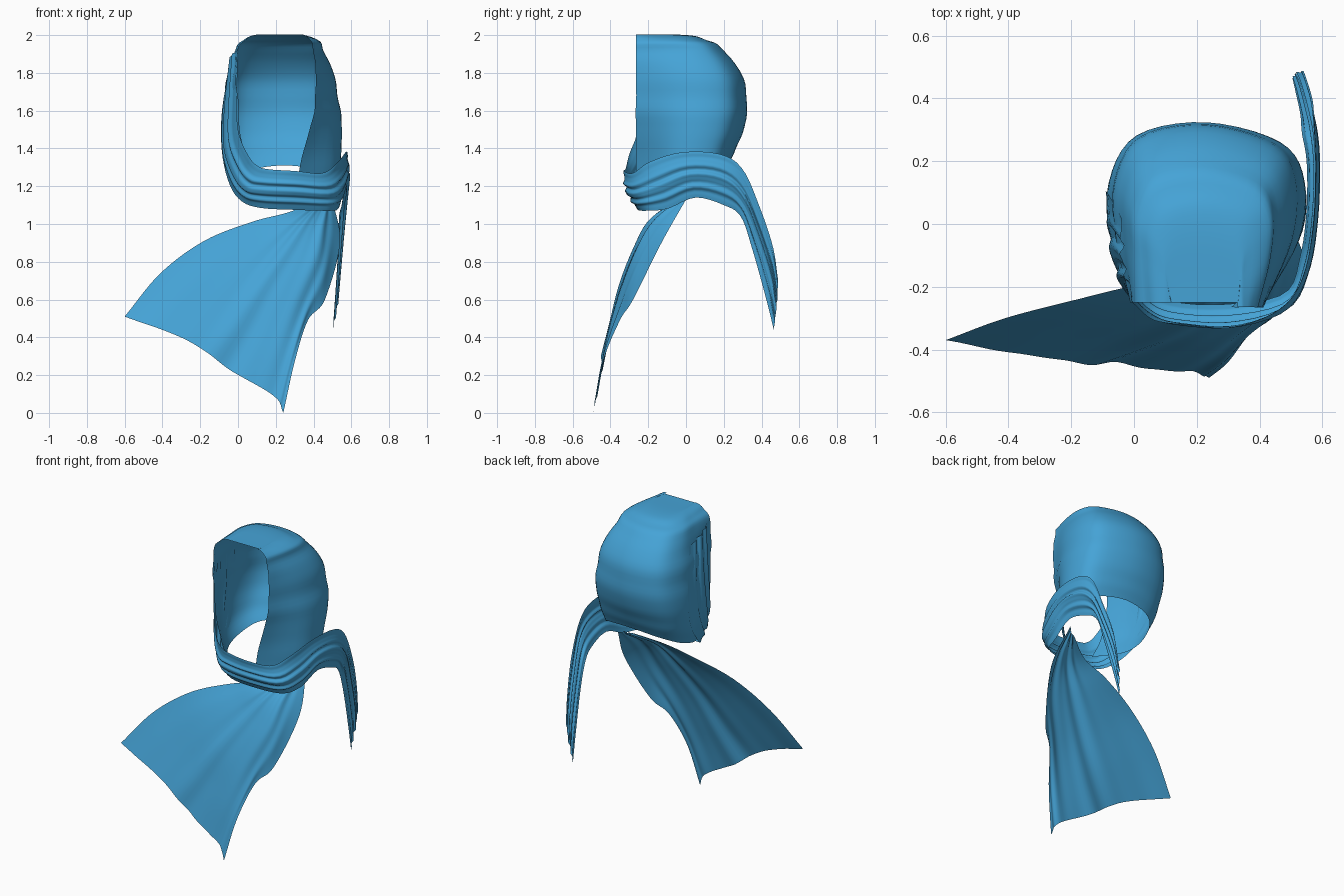
import bpy, bmesh, math
from mathutils import Vector

cloth = bpy.data.materials.new("blue_cloth")
cloth.diffuse_color = (0.06, 0.37, 0.68, 1)


def sample(points, n):
    """Smooth curve through points, sampled n times."""
    p = [Vector(q) for q in points]
    p = [2 * p[0] - p[1]] + p + [2 * p[-1] - p[-2]]
    out = []
    for i in range(n):
        t = i / (n - 1) * (len(p) - 3)
        k = min(int(t), len(p) - 4)
        t -= k
        a, b, c, d = p[k:k + 4]
        out.append(0.5 * (2 * b + (c - a) * t + (2 * a - 5 * b + 4 * c - d) * t * t
                          + (3 * b - a - 3 * c + d) * t ** 3))
    return out


def drape(name, rails, n, m, pleats, depth):
    """Cloth sheet through rails, with pleats running along them."""
    long = [sample(r, n) for r in rails]
    rows = [sample([r[i] for r in long], m) for i in range(n)]
    bm = bmesh.new()
    grid = [[bm.verts.new(co) for co in row] for row in rows]
    for i in range(n - 1):
        for j in range(m - 1):
            bm.faces.new((grid[i][j], grid[i][j + 1], grid[i + 1][j + 1], grid[i + 1][j]))
    bm.normal_update()
    for i in range(n):
        for j in range(m):
            v = j / (m - 1)
            wave = math.sin(v * pleats * math.tau + 2 * i / n) + 0.5 * math.sin(v * pleats * 10.5 + 1)
            grid[i][j].co += grid[i][j].normal * wave * depth * math.sin(math.pi * v)
    bmesh.ops.remove_doubles(bm, verts=bm.verts, dist=0.0005)
    me = bpy.data.meshes.new(name)
    bm.to_mesh(me)
    bm.free()
    ob = bpy.data.objects.new(name, me)
    bpy.context.collection.objects.link(ob)
    me.materials.append(cloth)
    for f in me.polygons:
        f.use_smooth = True
    return ob


# Hood: U-shaped levels open to the front
# z, rim left x, rim right x, side left x, side right x, back y, rise at the back
levels = [
    (2.00, .12, .33, .12, .33, -.25, 0),
    (2.00, .09, .35, .09, .35, .00, 0),
    (1.975, .04, .38, .03, .42, .11, 0),
    (1.92, .00, .40, -.01, .45, .20, 0),
    (1.80, -.01, .41, -.045, .50, .29, 0),
    (1.65, .00, .41, -.07, .53, .325, 0),
    (1.50, .01, .38, -.08, .545, .305, 0),
    (1.32, .05, .33, -.07, .54, .26, .07),
    (1.17, .12, .31, -.03, .52, .22, .14),
]
hood_rails = []
for z, fl, fr, sl, sr, yb, rise in levels:
    y0 = -.25
    d = yb - y0
    w = sr - sl
    hood_rails.append([
        (fl, y0, z), (sl + .1 * (fl - sl), y0 + .35 * d, z + .1 * rise),
        (sl, y0 + .68 * d, z + .4 * rise), (sl + .14 * w, y0 + .93 * d, z + .8 * rise),
        (sl + .5 * w, yb, z + rise), (sr - .12 * w, y0 + .89 * d, z + .8 * rise),
        (sr, y0 + .68 * d, z + .4 * rise), (sr - .12 * (sr - fr), y0 + .35 * d, z + .1 * rise),
        (fr, y0 - .015, z)])
drape("hood", hood_rails, 41, 41, 5, .003)

# Wrap: down the left cheek, under the chin, over the right shoulder to the back
upper = [(0, -.24, 1.92), (-.005, -.25, 1.7), (0, -.255, 1.5), (.05, -.30, 1.37), (.10, -.315, 1.31),
         (.16, -.32, 1.29), (.31, -.33, 1.28), (.45, -.28, 1.27), (.53, -.19, 1.33), (.57, -.02, 1.38),
         (.58, .18, 1.37), (.575, .30, 1.29), (.57, .39, 1.09), (.55, .46, .88), (.54, .488, .70)]
middle = [(-.035, -.12, 1.89), (-.06, -.10, 1.63), (-.065, -.12, 1.42), (-.02, -.20, 1.28), (.04, -.27, 1.20),
          (.12, -.305, 1.18), (.31, -.315, 1.17), (.49, -.265, 1.16), (.555, -.14, 1.2), (.58, .02, 1.26),
          (.585, .19, 1.24), (.575, .30, 1.15), (.555, .38, .96), (.535, .45, .74), (.52, .48, .57)]
lower = [(-.04, .02, 1.85), (-.085, .10, 1.6), (-.085, .08, 1.38), (-.045, -.05, 1.21), (.02, -.18, 1.12),
         (.12, -.245, 1.085), (.30, -.255, 1.075), (.48, -.22, 1.07), (.53, -.10, 1.08), (.55, .05, 1.14),
         (.55, .20, 1.1), (.535, .29, 1.04), (.53, .35, .87), (.515, .42, .62), (.505, .465, .44)]
drape("wrap_and_back_tail", [upper, middle, lower], 60, 33, 4, .007)

# Front tail: gathered at the neck, fanning out over the chest
fan = [
    [(.42, -.06, 1.12), (.26, -.15, 1.06), (.07, -.18, 1.01), (-.18, -.24, .91), (-.41, -.30, .74), (-.60, -.37, .51)],
    [(.44, -.05, 1.12), (.32, -.18, 1.03), (.18, -.25, .90), (.02, -.32, .73), (-.14, -.38, .54), (-.27, -.43, .385)],
    [(.46, -.04, 1.12), (.39, -.19, 1.01), (.31, -.28, .85), (.19, -.36, .64), (.08, -.41, .42), (-.03, -.45, .22)],
    [(.48, -.02, 1.13), (.47, -.16, 1.00), (.44, -.27, .80), (.34, -.36, .56), (.26, -.43, .33), (.19, -.475, .09)],
    [(.50, .00, 1.13), (.54, -.13, .90), (.46, -.28, .60), (.37, -.35, .49), (.30, -.44, .27), (.24, -.49, .00)],
]
drape("front_tail", fan, 36, 41, 4, .006)
